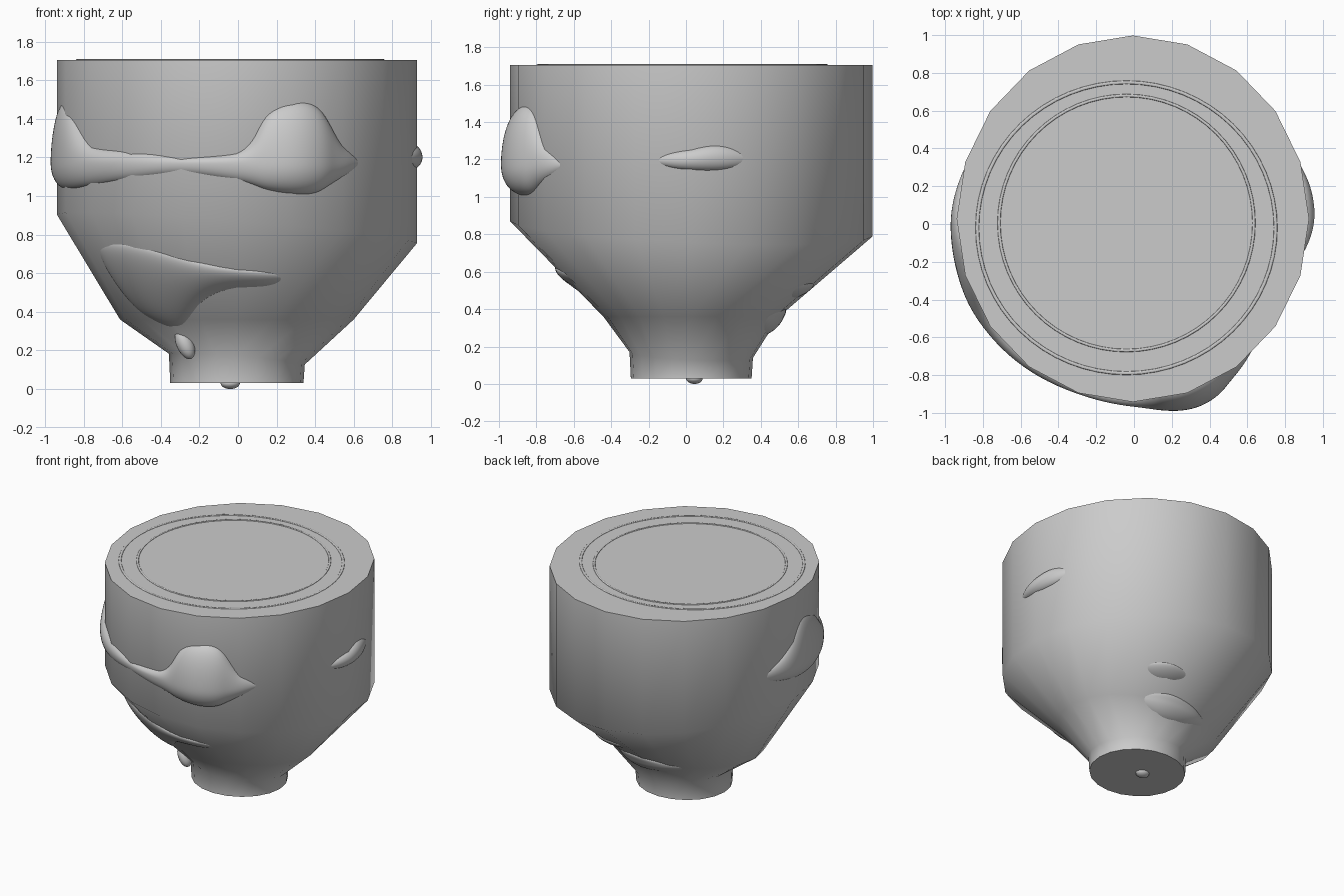
import bpy, bmesh, math

if "Cube" in bpy.data.objects:
    bpy.data.objects.remove(bpy.data.objects["Cube"])

SIDES = 20
# pot rings: height, x radius, y radius, tilt amount
RINGS = [(0.03, 0.345, 0.323, 0.0), (0.155, 0.352, 0.33, 0.028),
         (0.36, 0.605, 0.47, 0.0), (0.83, 0.933, 0.97, 0.075),
         (1.705, 0.933, 0.97, 0.0)]
CX, CY = -0.006, 0.028


def ring_z(ring, a):
    return ring[0] - ring[3] * (math.cos(a) + 0.55 * math.sin(a))


def wall(a, z):
    """Point on the pot wall at azimuth a and height z: x and y radii."""
    for lo, hi in zip(RINGS, RINGS[1:]):
        z0, z1 = ring_z(lo, a), ring_z(hi, a)
        if z <= z1:
            break
    t = min(1, max(0, (z - z0) / (z1 - z0)))
    return lo[1] + (hi[1] - lo[1]) * t, lo[2] + (hi[2] - lo[2]) * t


def finish(name, bm, angle=None):
    bmesh.ops.recalc_face_normals(bm, faces=bm.faces)
    me = bpy.data.meshes.new(name)
    bm.to_mesh(me)
    bm.free()
    ob = bpy.data.objects.new(name, me)
    bpy.context.collection.objects.link(ob)
    for p in me.polygons:
        p.use_smooth = True
    if angle:
        bpy.ops.object.select_all(action='DESELECT')
        ob.select_set(True)
        bpy.context.view_layer.objects.active = ob
        bpy.ops.object.shade_smooth_by_angle(angle=math.radians(angle))
    return ob


# main pot body
bm = bmesh.new()
loops = []
for ring in RINGS:
    loop = []
    for k in range(SIDES):
        a = 2 * math.pi * k / SIDES
        loop.append(bm.verts.new((CX + ring[1] * math.cos(a),
                                  CY + ring[2] * math.sin(a), ring_z(ring, a))))
    loops.append(loop)
for lo, hi in zip(loops, loops[1:]):
    for k in range(SIDES):
        n = (k + 1) % SIDES
        bm.faces.new((lo[k], lo[n], hi[n], hi[k]))
bm.faces.new(loops[0][::-1])
bm.faces.new(loops[-1])
finish("pot_body", bm, 65)


def bulge(name, stations, peak=None, sink=0.03, n=10):
    """Soft lump on the wall; stations: azimuth, low z, high z, projection."""
    bm = bmesh.new()
    rows = []
    for deg, z0, z1, proj in stations:
        a = math.radians(deg)
        mid = min(max(peak, z0), z1) if peak else (z0 + z1) / 2
        row = []
        for i in range(n + 1):
            t = -math.cos(math.pi * i / n)
            z = mid + t * ((z1 - mid) if t > 0 else (mid - z0))
            d = -sink + (proj + sink) * math.sqrt(max(0, 1 - t * t))
            rx, ry = wall(a, z)
            row.append(bm.verts.new((CX + (rx + d) * math.cos(a),
                                     CY + (ry + d) * math.sin(a), z)))
        rows.append(row)
    for r, s in zip(rows, rows[1:]):
        for i in range(n):
            bm.faces.new((r[i], s[i], s[i + 1], r[i + 1]))
    ob = finish(name, bm)
    # face outwards
    me = ob.data
    if sum(p.normal.dot(p.center) for p in me.polygons) < 0:
        me.flip_normals()
    ob.modifiers.new("smooth", 'SUBSURF').levels = 2
    ob.modifiers["smooth"].render_levels = 2


# raised band around the front and left
bulge("front_band", [
    (158, 1.15, 1.19, -0.02), (166, 1.11, 1.22, 0.005), (174, 1.08, 1.27, 0.025),
    (180, 1.06, 1.38, 0.034), (186, 1.04, 1.50, 0.038), (194, 1.03, 1.49, 0.042),
    (203, 1.03, 1.42, 0.045), (210, 1.04, 1.31, 0.042), (217, 1.05, 1.25, 0.035),
    (226, 1.07, 1.24, 0.03), (238, 1.09, 1.235, 0.022), (252, 1.12, 1.20, 0.012),
    (264, 1.09, 1.21, 0.02), (272, 1.07, 1.23, 0.03), (276, 1.05, 1.31, 0.045),
    (279, 1.03, 1.43, 0.06), (285, 1.01, 1.48, 0.088), (291, 1.00, 1.50, 0.096),
    (297, 1.01, 1.48, 0.08), (301, 1.05, 1.40, 0.05), (305, 1.08, 1.28, 0.03),
    (309, 1.11, 1.24, 0.012), (315, 1.16, 1.18, -0.02)], peak=1.17)

# small ridge on the right
bulge("right_ridge", [
    (-12, 1.18, 1.21, -0.02), (-7, 1.15, 1.24, 0.012), (0, 1.135, 1.26, 0.036),
    (7, 1.135, 1.285, 0.03), (13, 1.145, 1.27, 0.015), (20, 1.18, 1.23, -0.015)])

# drooping lump on the front of the funnel
bulge("lower_front_lump", [
    (203, 0.62, 0.70, -0.03), (208, 0.50, 0.75, 0.01), (215, 0.38, 0.77, 0.035),
    (224, 0.33, 0.77, 0.05), (234, 0.29, 0.75, 0.055), (244, 0.34, 0.71, 0.05),
    (254, 0.45, 0.67, 0.045), (264, 0.51, 0.64, 0.035), (276, 0.52, 0.62, 0.025),
    (286, 0.525, 0.61, 0.012), (294, 0.56, 0.58, -0.02)])

# lumps on the back of the funnel
bulge("upper_back_lump", [
    (55, 0.49, 0.52, -0.02), (62, 0.46, 0.54, 0.01), (70, 0.45, 0.55, 0.025),
    (78, 0.46, 0.54, 0.015), (86, 0.49, 0.52, -0.02)])
bulge("lower_back_lump", [
    (58, 0.33, 0.37, -0.02), (68, 0.27, 0.40, 0.02), (80, 0.25, 0.41, 0.04),
    (95, 0.26, 0.40, 0.035), (110, 0.29, 0.38, 0.02), (125, 0.33, 0.36, -0.02)])


def ball(name, loc, size, tilt=(0, 0, 0)):
    bpy.ops.mesh.primitive_uv_sphere_add(segments=20, ring_count=12, radius=1,
                                         location=loc, rotation=tilt)
    ob = bpy.context.object
    ob.name = name
    ob.scale = size
    bpy.ops.object.shade_smooth()


# drip tip and bottom nub
ball("drip_tip", (-0.275, -0.26, 0.235), (0.045, 0.05, 0.085), (0, -0.4, 0))
ball("bottom_nub", (-0.04, 0.045, 0.03), (0.05, 0.045, 0.03))

# faint rings in the top surface
for name, x, y, rx, ry in (("inner_top_ring", -0.04, 0.005, 0.675, 0.675),
                           ("outer_top_ring", -0.04, -0.02, 0.79, 0.77)):
    bpy.ops.mesh.primitive_torus_add(major_radius=1, minor_radius=0.012,
                                     major_segments=64, minor_segments=8,
                                     location=(x, y, 1.705))
    ob = bpy.context.object
    ob.name = name
    ob.scale = (rx, ry, 0.4)
    bpy.ops.object.shade_smooth()
